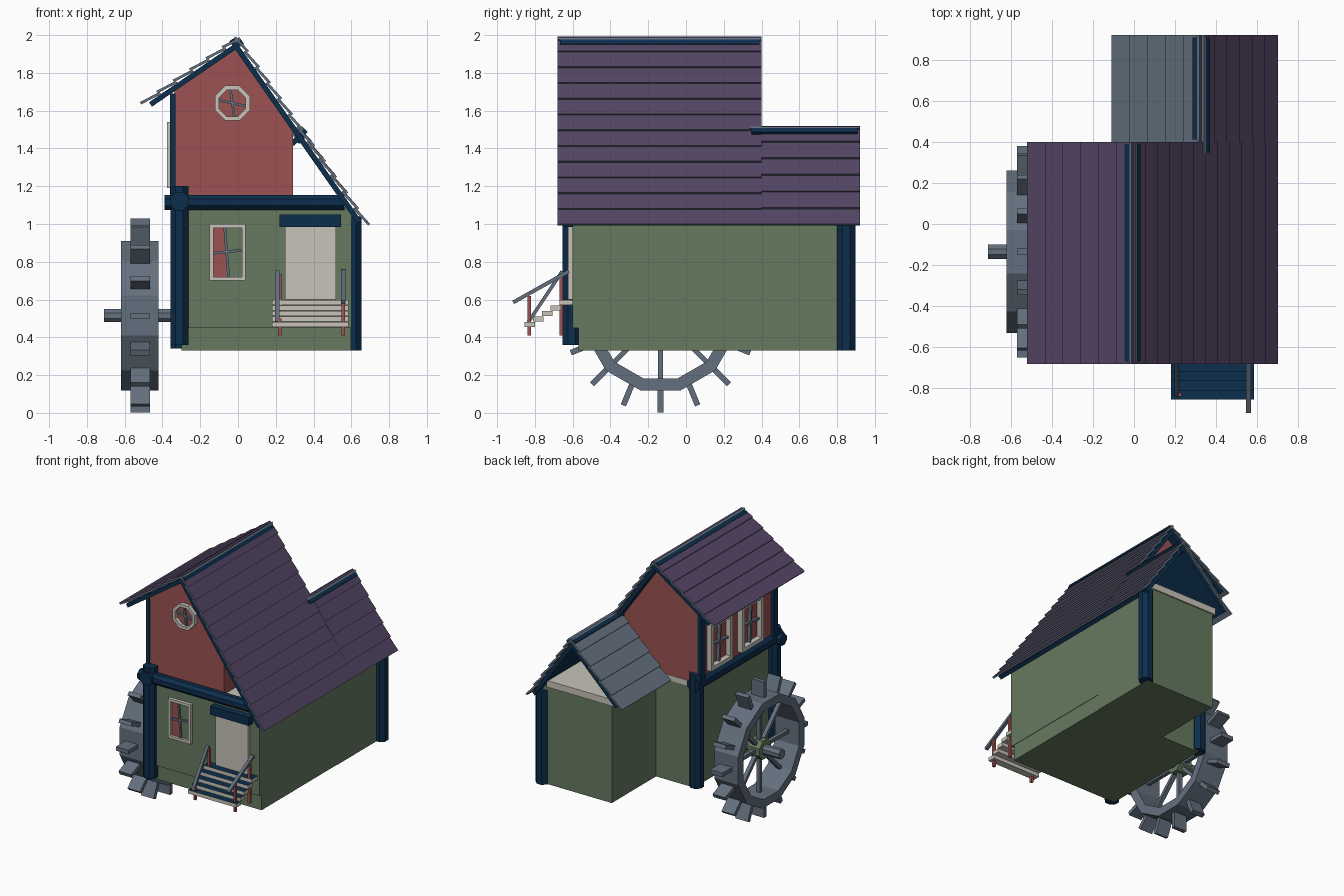
import bpy, bmesh, math
from mathutils import Vector

if "Cube" in bpy.data.objects:
    bpy.data.objects.remove(bpy.data.objects["Cube"])


def material(name, r, g, b):
    m = bpy.data.materials.new(name)
    m.diffuse_color = [((c / 255 + 0.055) / 1.055) ** 2.4 for c in (r, g, b)] + [1]
    m.use_nodes = True
    m.node_tree.nodes["Principled BSDF"].inputs["Base Color"].default_value = m.diffuse_color
    return m


GREEN = material("green plaster", 102, 122, 96)
RED = material("red plaster", 156, 82, 82)
NAVY = material("navy timber", 12, 46, 76)
GREY = material("grey blue wood", 100, 112, 126)
PURPLE = material("purple shingle", 82, 68, 98)
BEIGE = material("beige trim", 200, 196, 186)

AXES = {'x': lambda u, v, t: (t, u, v), 'y': lambda u, v, t: (u, t, v), 'z': lambda u, v, t: (u, v, t)}


def piece(bm, pts, axis, a, b):
    """Closed prism: 2D profile extruded along an axis from a to b."""
    f = AXES[axis]
    lo = [bm.verts.new(f(u, v, a)) for u, v in pts]
    hi = [bm.verts.new(f(u, v, b)) for u, v in pts]
    n = len(pts)
    faces = [bm.faces.new(lo), bm.faces.new(hi)]
    faces += [bm.faces.new((lo[i], lo[(i + 1) % n], hi[(i + 1) % n], hi[i])) for i in range(n)]
    bmesh.ops.recalc_face_normals(bm, faces=faces)


def box(bm, x0, x1, y0, y1, z0, z1):
    piece(bm, [(x0, y0), (x1, y0), (x1, y1), (x0, y1)], 'z', z0, z1)


def rect(u0, u1, v0, v1):
    return [(u0, v0), (u1, v0), (u1, v1), (u0, v1)]


def strip(p, q, w):
    p, q = Vector(p), Vector(q)
    d = (q - p).normalized() * w / 2
    n = Vector((-d.y, d.x))
    return [p + n, q + n, q - n, p - n]


def ngon(cu, cv, r, n, turn=0.5):
    return [(cu + r * math.cos(2 * math.pi * (i + turn) / n),
             cv + r * math.sin(2 * math.pi * (i + turn) / n)) for i in range(n)]


def ring(bm, outer, inner, axis, a, b):
    n = len(outer)
    for i in range(n):
        j = (i + 1) % n
        piece(bm, [outer[i], outer[j], inner[j], inner[i]], axis, a, b)


def finish(bm, name, *mats, rule=None):
    me = bpy.data.meshes.new(name)
    bm.normal_update()
    if rule:
        for f in bm.faces:
            f.material_index = rule(f)
    bm.to_mesh(me)
    bm.free()
    for m in mats:
        me.materials.append(m)
    ob = bpy.data.objects.new(name, me)
    bpy.context.collection.objects.link(ob)
    return ob


def boxes(name, mat, *dims):
    bm = bmesh.new()
    for d in dims:
        box(bm, *d)
    return finish(bm, name, mat)


def prism(name, mat, pts, axis, a, b):
    bm = bmesh.new()
    piece(bm, pts, axis, a, b)
    return finish(bm, name, mat)


# Ground floor, annex and floor slabs
boxes("ground_floor", GREEN, (-.30, .60, -.60, .33, .45, 1.09))
boxes("plinth", GREEN, (-.30, .597, -.57, .33, .33, .45))
boxes("annex_walls", GREEN, (.02, .60, .33, .86, .33, 1.07))
boxes("floor_slabs", BEIGE, (-.29, .555, -.58, .335, 1.09, 1.13), (.0, .56, .335, .87, 1.07, 1.12))

# Upper floor with asymmetric gable
prism("upper_floor", RED, [(-.335, 1.13), (.29, 1.13), (.29, 1.52), (0, 1.94), (-.335, 1.71)], 'y', -.58, .33)
boxes("upper_corner_posts", NAVY, (-.36, -.33, -.59, -.54, 1.13, 1.69), (-.36, -.33, .28, .335, 1.13, 1.69))

# Octagonal posts and beams
for name, x, y, z0, z1 in [("front_post", -.31, -.605, .36, 1.2), ("back_post", -.31, .315, .34, 1.2),
                           ("annex_post", .605, .848, .33, 1.04)]:
    prism(name, NAVY, ngon(x, y, .052, 8), 'z', z0, z1)
prism("front_beam", NAVY, ngon(-.61, 1.115, .043, 8), 'x', -.39, .565)
prism("side_beam", NAVY, ngon(-.31, 1.12, .053, 8), 'y', -.665, .36)
prism("annex_ridge_beam", NAVY, ngon(.325, 1.455, .03, 6), 'y', .34, .90)


# Roof slopes: navy board with overlapping shingle rows
def slope(name, p0, p1, y0, y1, rows, top):
    p0, p1 = Vector(p0), Vector(p1)
    d = (p1 - p0).normalized()
    n = Vector((-d.y, d.x))
    if n.y < 0:
        n = -n
    length = (p1 - p0).length
    q0, q1 = p0 - n * .028, p1 - n * .028 - d * .04
    prism(name + "_board", NAVY, [q0, q1, q1 - n * .028, q0 - n * .028], 'y', y0 + .012, y1 - .012)
    bm = bmesh.new()
    step = length / rows
    for i in range(rows):
        a = p0 + d * (i * step - (.012 if i else 0))
        b = p0 + d * ((i + 1) * step)
        piece(bm, [a - n * .028, a - n * .014, b, b - n * .014], 'y', y0, y1)
    up = Vector((n.x, 0, n.y))
    finish(bm, name + "_shingles", top, GREY, rule=lambda f: 0 if f.normal.dot(up) > .7 else 1)


slope("main_roof_right", (0, 2.0), (.70, 1.0), -.68, .40, 12, PURPLE)
slope("main_roof_left", (0, 2.0), (-.52, 1.645), -.68, .40, 6, PURPLE)
slope("annex_roof_right", (.33, 1.527), (.70, 1.0), .40, .92, 6, PURPLE)
slope("annex_roof_left", (.33, 1.527), (-.11, 1.095), .335, .92, 5, GREY)

# Front window
bm = bmesh.new()
ring(bm, rect(-.15, .04, .70, 1.0), rect(-.13, .02, .72, .98), 'y', -.625, -.59)
finish(bm, "front_window_frame", BEIGE)
bm = bmesh.new()
piece(bm, rect(-.13, -.06, .72, .98), 'y', -.606, -.599)
piece(bm, rect(-.06, .02, .72, .98), 'y', -.606, -.599)
finish(bm, "front_window_panes", RED, GREEN, rule=lambda f: int(f.calc_center_median().x > -.058))
bm = bmesh.new()
piece(bm, strip((-.07, .98), (-.05, .72), .014), 'y', -.617, -.604)
piece(bm, strip((-.13, .845), (.02, .862), .014), 'y', -.617, -.604)
finish(bm, "front_window_bars", GREY)

# Round gable window
bm = bmesh.new()
ring(bm, ngon(-.03, 1.64, .10, 8), ngon(-.03, 1.64, .076, 8), 'y', -.61, -.57)
finish(bm, "round_window_frame", BEIGE)
bm = bmesh.new()
piece(bm, strip((-.04, 1.71), (-.02, 1.57), .013), 'y', -.595, -.575)
piece(bm, strip((-.10, 1.655), (.04, 1.625), .013), 'y', -.595, -.575)
finish(bm, "round_window_bars", GREY)

# Pair of left-side windows
for k, (a, b) in enumerate([(-.40, -.14), (-.03, .23)]):
    bm = bmesh.new()
    ring(bm, rect(a, b, 1.19, 1.54), rect(a + .03, b - .03, 1.22, 1.51), 'x', -.375, -.325)
    finish(bm, f"side_window_frame_{k + 1}", BEIGE)
    m = (a + b) / 2
    bm = bmesh.new()
    piece(bm, strip((m + .008, 1.22), (m - .008, 1.51), .014), 'x', -.358, -.33)
    piece(bm, strip((a + .03, 1.36), (b - .03, 1.375), .014), 'x', -.358, -.33)
    finish(bm, f"side_window_bars_{k + 1}", GREY)

# Door and lintel
boxes("door", BEIGE, (.25, .52, -.625, -.59, .60, 1.0))
boxes("door_lintel", NAVY, (.22, .545, -.65, -.59, .985, 1.05))

# Steps with navy treads
bm = bmesh.new()
for i in range(5):
    box(bm, .18, .585, -.855 + i * .046, -.80 + i * .046 + (.02 if i == 4 else 0), .455 + i * .029, .482 + i * .029)
finish(bm, "steps", BEIGE, NAVY, rule=lambda f: int(f.normal.z > .9))

# Stair railings
boxes("railing_posts", RED, *[(x - .009, x + .009, y - .009, y + .009, .41, z)
                              for x in (.222, .558) for y, z in ((-.83, .62 if x > .4 else .50), (-.66, .735))])
prism("left_rail", GREY, strip((-.655, .75), (-.835, .48), .018), 'x', .197, .219)
prism("right_rail", GREY, strip((-.62, .75), (-.915, .585), .02), 'x', .546, .57)

# Water wheel
WY, WZ = -.135, .515
bm = bmesh.new()
ring(bm, ngon(WY, WZ, .41, 12), ngon(WY, WZ, .345, 12), 'x', -.62, -.42)
finish(bm, "wheel_rim", GREY)


def polar(r, a):
    return (WY + r * math.cos(a), WZ + r * math.sin(a))


bm = bmesh.new()
for i in range(16):
    a = i * math.pi / 8
    piece(bm, strip(polar(.37, a), polar(.514, a), .03), 'x', -.57, -.465)
finish(bm, "wheel_paddles", GREY)
bm = bmesh.new()
for i in range(8):
    a = i * math.pi / 4
    piece(bm, strip(polar(.03, a), polar(.36, a), .026), 'x', -.535, -.505)
finish(bm, "wheel_spokes", GREY)
prism("wheel_hub", GREEN, ngon(WY, WZ, .075, 8), 'x', -.57, -.47)
prism("wheel_axle", GREY, ngon(WY, WZ, .038, 8), 'x', -.71, -.28)
